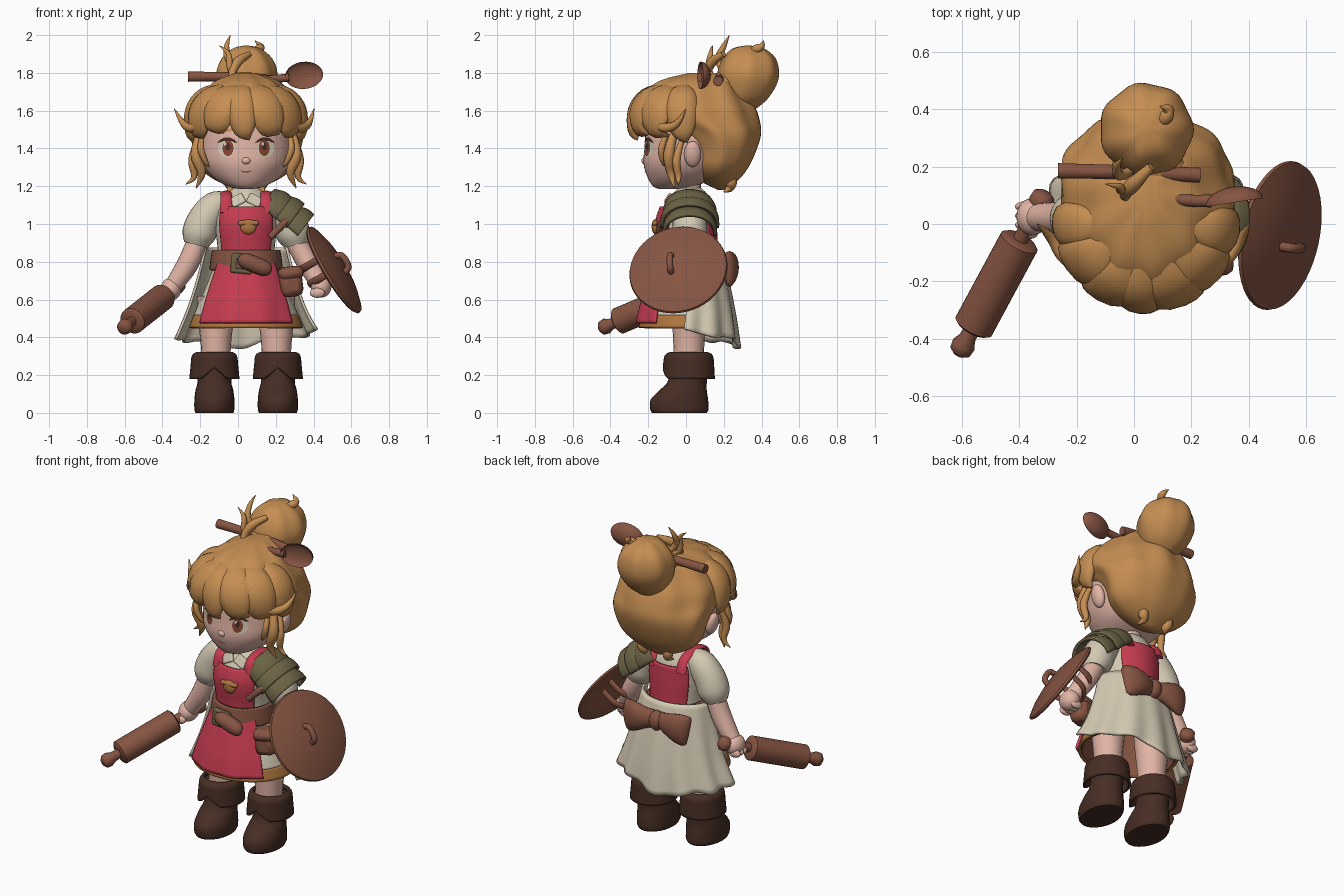
import bpy, bmesh, math
from math import sin, cos, pi, radians
from mathutils import Vector, Matrix, Euler

if "Cube" in bpy.data.objects:
    bpy.data.objects.remove(bpy.data.objects["Cube"])

MID = 0.043   # centre line of the body


def material(name, *rgb):
    m = bpy.data.materials.new(name)
    m.use_nodes = True
    m.diffuse_color = (*rgb, 1)
    m.node_tree.nodes["Principled BSDF"].inputs["Base Color"].default_value = (*rgb, 1)
    return m


HAIR = material("honey hair", .56, .27, .085)
SKIN = material("skin", .76, .46, .38)
CREAM = material("cream cloth", .66, .59, .45)
RED = material("red cloth", .56, .045, .08)
BROWN = material("brown wood and leather", .24, .09, .055)
DARK = material("dark boot leather", .062, .027, .018)
OLIVE = material("olive metal", .15, .125, .06)
GOLD = material("golden trim", .42, .18, .05)
IRIS = material("eye brown", .24, .06, .03)
WHITE = material("eye white", .66, .62, .48)


def finish(name, bm, mat, thick=0, bevel=0, angle=50):
    bmesh.ops.recalc_face_normals(bm, faces=bm.faces)
    me = bpy.data.meshes.new(name)
    bm.to_mesh(me)
    bm.free()
    me.materials.append(mat)
    me.shade_smooth()
    me.set_sharp_from_angle(angle=radians(angle))
    ob = bpy.data.objects.new(name, me)
    bpy.context.collection.objects.link(ob)
    if thick:
        mod = ob.modifiers.new("thickness", "SOLIDIFY")
        mod.thickness, mod.offset = thick, 0
    if bevel:
        mod = ob.modifiers.new("bevel", "BEVEL")
        mod.width, mod.segments = bevel, 2
    return ob


def spline(keys, steps):
    """Smooth curve through keys of position and radii."""
    keys = [Vector(k if len(k) == 5 else (*k, k[-1])) for k in keys]
    out = []
    for i in range(len(keys) - 1):
        a, b, c, d = (keys[max(0, min(len(keys) - 1, i + j))] for j in (-1, 0, 1, 2))
        for s in range(steps):
            t = s / steps
            out.append(b + (c - a) * t / 2 + (2 * a - 5 * b + 4 * c - d) * t**2 / 2
                       + (3 * b - a - 3 * c + d) * t**3 / 2)
    return out + [keys[-1]]


def sweep(name, keys, mat, n=20, side=(1, 0, 0), axis=None, steps=4,
          arc=None, wave=(0, 0), thick=0, warp=None):
    """Elliptical tube, loft or open shell through keys (x, y, z, r1, r2)."""
    pts = spline(keys, steps)
    bm, rings = bmesh.new(), []
    a0, a1 = [radians(a) for a in arc or (0, 360)]
    count = n + 1 if arc else n
    for i, p in enumerate(pts):
        t = axis or pts[min(i + 1, len(pts) - 1)].xyz - pts[max(i - 1, 0)].xyz
        t = Vector(t).normalized()
        u = Vector(side)
        u = (u - t * u.dot(t)).normalized()
        v = t.cross(u)
        ring = []
        for j in range(count):
            a = a0 + (a1 - a0) * j / n
            w = 1 + wave[1] * cos(wave[0] * a) * i / len(pts)
            co = p.xyz + (u * cos(a) * max(p[3], .001) + v * sin(a) * max(p[4], .001)) * w
            ring.append(bm.verts.new(warp(co) if warp else co))
        rings.append(ring)
    for r, q in zip(rings, rings[1:]):
        for j in range(n):
            k = (j + 1) % count
            bm.faces.new((r[j], r[k], q[k], q[j]))
    if not arc and not thick:
        bm.faces.new(rings[0])
        bm.faces.new(rings[-1])
    return finish(name, bm, mat, thick)


def loft(name, rows, mat, cx=MID, **kw):
    """Upright body from rows of (z, back-front centre, half width, half depth)."""
    return sweep(name, [(cx, y, z, rx, ry) for z, y, rx, ry in rows], mat, axis=(0, 0, 1), **kw)


def lathe(name, base, direction, profile, mat, n=32):
    base, d = Vector(base), Vector(direction)
    return sweep(name, [(*(base + d * t), r) for t, r in profile], mat, n=n,
                 side=(0, 0, 1), axis=d, steps=1)


def ball(name, loc, size, mat, rot=(0, 0, 0), shape=None):
    bm = bmesh.new()
    bmesh.ops.create_uvsphere(bm, u_segments=24, v_segments=16, radius=1)
    if shape:
        for v in bm.verts:
            v.co = shape(v.co)
    bm.transform(Matrix.LocRotScale(Vector(loc), Euler(rot), Vector(size)))
    return finish(name, bm, mat)


def box(name, loc, size, mat, rot=(0, 0, 0), bevel=.01):
    bm = bmesh.new()
    bmesh.ops.create_cube(bm, size=1)
    bm.transform(Matrix.LocRotScale(Vector(loc), Euler(rot), Vector(size)))
    return finish(name, bm, mat, bevel=bevel, angle=35)


# Head, ears, nose and neck
head = loft("head", [(1.185, -.09, .03, .05), (1.2, -.065, .1, .11), (1.25, -.02, .18, .185),
                     (1.32, 0, .23, .225), (1.4, .02, .245, .24), (1.5, .03, .24, .24),
                     (1.6, .03, .2, .2)], SKIN, n=48)
loft("neck", [(1.08, .02, .08, .075), (1.16, .02, .06, .06), (1.26, .02, .06, .06)], SKIN)
ball("nose", (MID, -.216, 1.335), (.025, .02, .02), SKIN)


# Painted face, laid as thin plates over the head
def face_plate(name, x, z, w, h, mat, lift, tilt=0, bend=0):
    bm = bmesh.new()

    def put(px, pz):
        hit = head.ray_cast(Vector((px, -1, pz)), Vector((0, 1, 0)))[1]
        return bm.verts.new((px, hit.y - lift, pz))
    centre, rim = put(x, z), []
    for j in range(24):
        dx, dz = w * cos(j * pi / 12), h * sin(j * pi / 12)
        rim.append(put(x + dx, z + dz + tilt * dx - bend * (dx / w) ** 2))
    for j in range(24):
        bm.faces.new((centre, rim[j], rim[j - 1]))
    finish(name, bm, mat)


bpy.context.view_layer.update()
for s, label in ((-1, "right"), (1, "left")):
    ex = MID + s * .1
    face_plate(label + "_eye_white", ex + s * .004, 1.4, .044, .046, WHITE, .002)
    face_plate(label + "_iris", ex - s * .004, 1.402, .029, .042, IRIS, .004)
    face_plate(label + "_pupil", ex - s * .004, 1.41, .013, .02, DARK, .006)
    face_plate(label + "_eye_glint", ex - .012, 1.424, .007, .009, WHITE, .008)
    face_plate(label + "_lashes", ex, 1.45, .052, .009, DARK, .007, bend=.02)
    face_plate(label + "_brow", ex, 1.495, .045, .008, HAIR, .005, tilt=-s * .15)
    ball(label + "_ear", (MID + s * .25, .035, 1.37), (.03, .045, .07), SKIN, (0, s * .25, 0))
face_plate("mouth", MID, 1.275, .03, .004, BROWN, .003, bend=-.008)

# Hair mass and bun
loft("hair_back", [(1.18, .19, .03, .02), (1.23, .175, .16, .1), (1.3, .18, .25, .15),
                   (1.4, .19, .285, .185), (1.48, .16, .3, .235), (1.55, .08, .3, .305),
                   (1.62, .05, .285, .31), (1.7, .05, .225, .26), (1.76, .07, .16, .2),
                   (1.8, .1, .05, .08)], HAIR, n=64, wave=(9, .05))
loft("hair_bun", [(1.61, .31, .06, .06), (1.66, .31, .12, .12), (1.74, .325, .155, .155),
                  (1.81, .33, .16, .16), (1.88, .335, .13, .135), (1.93, .33, .07, .08),
                  (1.945, .33, .01, .01)], HAIR, n=48, wave=(7, .06))
ball("bun_base_curl", (.05, .19, 1.745), (.13, .1, .06), HAIR, (.3, .1, 0))

# Uneven fringe locks swept away from the parting
for deg, tip, turn, width in ((-84, 1.43, -6, .08), (-54, 1.46, -16, .1), (-27, 1.5, -16, .095),
                              (-6, 1.445, 8, .08), (20, 1.475, 16, .1), (48, 1.465, 14, .1), (80, 1.43, 6, .085)):
    keys = []
    for reach, z, w, d, bend in ((.45, 1.73, .4, .02, 0), (.8, 1.685, .9, .035, 0),
                                 (.98, 1.6, 1, .045, .15), (1.02, tip * .5 + .77, .7, .032, .55),
                                 (.96, tip, .04, .004, 1.2)):
        a = radians(deg + turn * bend)
        keys.append((MID + .285 * reach * sin(a), .02 - .29 * reach * cos(a), z, w * width, d))
    a = radians(deg)
    sweep("fringe_lock", keys, HAIR, n=12, side=(cos(a), sin(a), 0))


def lock(name, points, width):
    taper = [.6, 1, .75, .08]
    sweep(name, [(*p, width * k) for p, k in zip(points, taper)], HAIR, n=10, side=(.1, 1, .15))


# Side locks and flicked ends
for s in (-1, 1):
    def m(*pts):
        return [(MID + s * x, y, z) for x, y, z in pts]
    lock("side_lock", m((.24, -.06, 1.5), (.265, -.09, 1.37), (.235, -.08, 1.27), (.265, -.06, 1.19)), .03)
    lock("side_lock_outer", m((.26, -.02, 1.45), (.285, -.05, 1.34), (.275, -.04, 1.25), (.32, -.04, 1.21)), .022)
    lock("side_lock_curl", m((.23, -.1, 1.48), (.24, -.13, 1.4), (.215, -.12, 1.33), (.19, -.1, 1.3)), .018)
    lock("brow_flick", m((.2, -.18, 1.56), (.28, -.12, 1.51), (.33, -.05, 1.53), (.36 + .02 * (s < 0), 0, 1.61)), .025)
    lock("nape_lock", m((.07, .22, 1.28), (.09, .24, 1.23), (.08, .23, 1.19), (.1, .2, 1.17)), .03)

# Loose wisps round the bun
lock("wisp_tall", ((.01, .2, 1.8), (-.05, .17, 1.87), (-.06, .2, 1.94), (-.04, .23, 2.0)), .019)
lock("wisp_left", ((.02, .15, 1.76), (-.04, .12, 1.82), (-.05, .13, 1.9), (-.1, .14, 1.945)), .018)
lock("wisp_front", ((.06, .2, 1.9), (0, .14, 1.86), (-.03, .1, 1.79), (.02, .05, 1.73)), .026)
lock("wisp_back", ((.08, .35, 1.9), (.11, .37, 1.925), (.12, .4, 1.94), (.09, .41, 1.97)), .024)

# Hair stick and spoon
sweep("hair_stick", [(-.265, .185, 1.78, .027), (0, .18, 1.778, .024), (.23, .17, 1.757, .026)], BROWN, side=(0, 1, 0))
sweep("spoon_handle", [(.06, .16, 1.77, .018), (.14, .09, 1.765, .02), (.27, .08, 1.775, .022)], BROWN, side=(0, 0, 1))
ball("spoon_bowl", (.35, .075, 1.787), (.102, .055, .072), BROWN, (0, -.1, .15),
     lambda c: Vector((c.x, c.y if c.y > -.01 else -c.y * .6, c.z)))

# Torso, bodice and collar
body = [(.74, .01, .165, .15), (.85, .01, .15, .14), (1.0, 0, .165, .145), (1.09, .01, .155, .13),
        (1.16, .02, .1, .09), (1.19, .02, .065, .06)]
loft("shirt", body, CREAM, n=32)
for label, arc in (("front", (218, 322)), ("back", (40, 140))):
    loft("bodice_" + label, [(z, y, rx + .01, ry + .012) for z, y, rx, ry in body[:4]], RED, arc=arc, thick=.014)
for s in (-1, 1):
    x = MID + s * .105
    sweep("bodice_strap", [(x, -.11, 1.06, .035, .012), (x, -.085, 1.14, .03, .012), (x, .02, 1.165, .03, .012),
                           (x, .11, 1.13, .03, .012), (x, .14, 1.06, .035, .012)], RED, n=12)
    box("collar", (MID + s * .045, -.095, 1.125), (.075, .02, .06), CREAM, (-.5, s * .5, 0), .008)
ball("badge_bowl", (.055, -.162, .985), (.042, .02, .04), GOLD)
box("badge_rim", (.055, -.165, 1.005), (.11, .03, .025), GOLD)

# Skirt with lining and trimmed hem, apron and trailing back cloth
skirt = [(.82, .01, .15, .14), (.7, .01, .195, .175), (.57, 0, .25, .215), (.515, 0, .272, .23), (.45, 0, .295, .245)]
loft("underskirt", skirt[:4], CREAM, n=48, thick=.012)
loft("skirt_hem", skirt[3:], GOLD, n=48, thick=.016)
loft("skirt_lining", [(z, y, rx - .014, ry - .014) for z, y, rx, ry in skirt], BROWN, n=48, thick=.004)
loft("apron", [(.84, 0, .165, .158), (.7, 0, .222, .2), (.58, 0, .268, .238), (.475, 0, .3, .262)],
     RED, n=32, arc=(217, 323), wave=(10, .02), thick=.014)


def hem(co):
    fall = max(0, .86 - co.z) / .45
    drop = .27 * max(co.y, 0) - .08 * (co.x - MID) + .018 * cos(16 * co.x)
    return co - Vector((0, 0, fall * drop))


loft("back_cloth", [(.875, .015, .215, .16), (.72, .02, .25, .2), (.56, .02, .3, .235), (.43, .01, .36, .265)],
     CREAM, n=48, arc=(-4, 184), wave=(12, .045), thick=.014, warp=hem)

# Belt, buckle, pouches and bow
loft("belt", [(.755, .005, .184, .182), (.81, .005, .178, .176), (.86, .005, .17, .168)], BROWN, n=40, thick=.022)
box("buckle", (.02, -.19, .79), (.115, .03, .105), OLIVE, (0, .1, 0))
box("buckle_centre", (.02, -.205, .79), (.06, .012, .055), BROWN, (0, .1, 0), .004)
sweep("belt_roll", [(.02, -.205, .815, .025), (.04, -.215, .805, .042), (.14, -.21, .765, .042), (.165, -.2, .755, .025)],
      BROWN, side=(0, 1, 0))
box("pouch", (.28, -.12, .685), (.12, .11, .14), BROWN, (0, -.12, .2), .035)
box("pouch_flap", (.278, -.125, .74), (.13, .12, .07), BROWN, (0, -.12, .2), .03)
for s in (-1, 1):
    sweep("bow_loop", [(MID, .2, .775, .045, .03), (MID + s * .06, .225, .775, .06, .04),
                       (MID + s * .13, .235, .77, .085, .045), (MID + s * .19, .225, .76, .095, .035),
                       (MID + s * .21, .21, .755, .08, .015)], BROWN, side=(0, 0, 1))
ball("bow_knot", (MID, .225, .775), (.045, .045, .06), BROWN)

# Legs and boots
for s in (-1, 1):
    cx = MID + s * .168
    loft("leg", [(.2, .015, .075, .075), (.36, .015, .08, .082), (.5, .015, .095, .09), (.62, .01, .1, .1)],
         SKIN, cx=cx - s * .008)
    loft("boot", [(0, -.035, .1, .145), (.02, -.035, .106, .155), (.07, -.035, .106, .152), (.12, -.015, .1, .125),
                  (.16, .005, .09, .105), (.22, .015, .092, .1), (.29, .015, .1, .105)], DARK, cx=cx, n=28)

    def notch(co):
        near = max(0, 1 - abs(co.x - cx) / .07) * (co.y < 0) * max(0, .3 - co.z) / .12
        return co + Vector((0, 0, .06 * near))
    loft("boot_cuff", [(.18, .015, .125, .13), (.25, .015, .118, .126), (.3, .015, .112, .12), (.315, .015, .092, .095)],
         DARK, cx=cx, n=40, thick=.016, warp=notch)

# Arms and hands
for label, s, elbow, hand in (("right", -1, (-.265, .02, .79), (-.355, .025, .655)),
                              ("left", 1, (.365, .01, .8), (.44, -.04, .67))):
    def out(x, z, r):
        return (MID + s * x, .02, z, r)
    sweep(label + "_sleeve", [out(.09, 1.12, .05), out(.16, 1.095, .08), out(.22, 1.02, .09),
                              out(.25, .945, .09), out(.265, .89, .065)], CREAM, n=24, side=(0, 1, 0))
    sweep(label + "_arm", [out(.25, .93, .055), (*elbow, .057), (*hand, .045)], SKIN, side=(0, 1, 0))
    ball(label + "_hand", hand, (.055, .065, .06), SKIN)
    for i in range(4):
        ball(label + "_finger", (hand[0] - .02, hand[1] - .06 + .032 * i, hand[2] - .035), (.04, .019, .026), SKIN)

# Layered shoulder guard
for i in range(3):
    x, z, r = .135 + .058 * i, 1.105 - .045 * i, .1 + .012 * (i == 1)
    sweep("shoulder_plate", [(x, .02, z, r + .015, r - .01), (x + .045, .02, z - .03, r + .032, r + .01),
                             (x + .08, .02, z - .06, r + .036, r + .012)], OLIVE, side=(0, 1, 0),
          axis=(.8, 0, -.6), arc=(-12, 192), thick=.018)
sweep("shoulder_strap", [(.17, -.14, .93, .018), (.24, -.13, 1.0, .02), (.3, -.08, 1.06, .018)], BROWN, n=10)

# Rolling pin
lathe("rolling_pin", (-.612, -.455, .445), (.305, .565, .24),
      [(0, .02), (.02, .038), (.06, .042), (.1, .03), (.16, .027), (.161, .058), (.175, .071), (.695, .071),
       (.71, .058), (.711, .027), (.88, .03), (.94, .043), (.98, .04), (1, .02)], BROWN)

# Round lid shield with grip and arm straps
centre, normal = Vector((.505, -.04, .755)), Vector((.84, -.18, .5)).normalized()
up = Vector((-.5, 0, .84)).normalized()
lathe("shield", centre, normal, [(.03, .02), (.015, .15), (-.01, .25), (0, .264), (.012, .26), (.035, .19),
                                 (.052, .1), (.058, .02)], BROWN, n=48)
sweep("shield_grip", [(*(centre + normal * h + up * k + Vector((0, -.03, 0))), .017) for h, k in
                      ((.04, -.04), (.075, -.03), (.085, .01), (.075, .05), (.04, .06))], BROWN, n=12, side=(0, 1, 0))
for k in (0, .09):
    sweep("arm_strap", [(*(centre + normal * h + up * k + Vector((0, y, 0))), .02, .01) for h, y in
                        ((.02, -.11), (-.09, -.09), (-.15, 0), (-.09, .09), (.02, .11))], BROWN, n=10, side=up)
